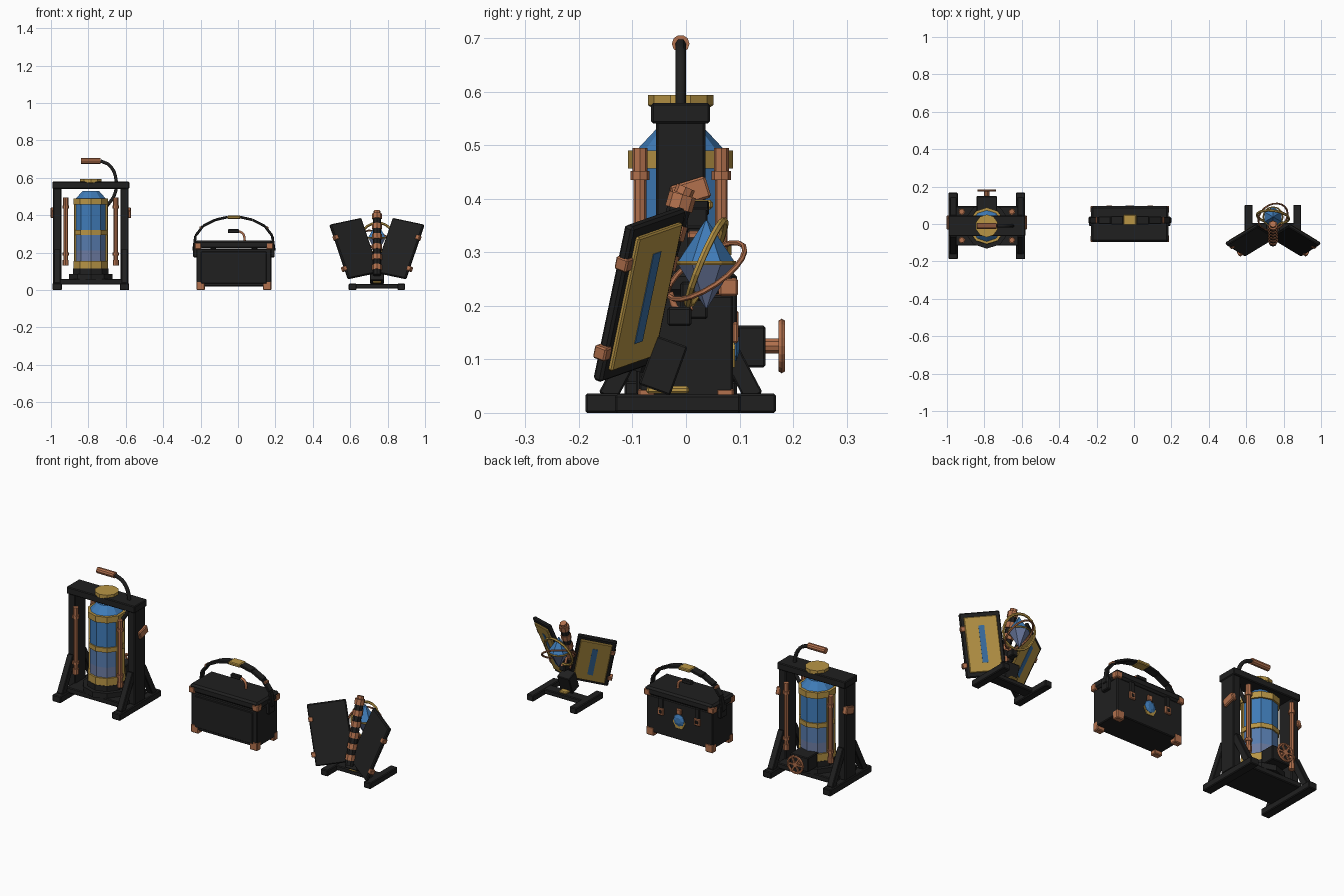
import bpy, bmesh, math
from mathutils import Vector, Matrix

if "Cube" in bpy.data.objects:
    bpy.data.objects.remove(bpy.data.objects["Cube"])

V = Vector


def material(name, rgb):
    m = bpy.data.materials.new(name)
    m.diffuse_color = (*rgb, 1)
    m.use_nodes = True
    m.node_tree.nodes["Principled BSDF"].inputs["Base Color"].default_value = m.diffuse_color
    return m


DARK = material("charcoal", (0.0145, 0.0145, 0.0145))
COPPER = material("copper", (0.45, 0.165, 0.075))
GOLD = material("brass", (0.48, 0.3, 0.06))
BLUE = material("blue glass", (0.05, 0.2, 0.48))
HAZE = material("hazy glass", (0.095, 0.2, 0.42))
MIST = material("misty glass", (0.15, 0.2, 0.36))
DEEP = material("deep blue", (0.042, 0.16, 0.37))


def finish(name, bm, mats, matrix=None):
    bmesh.ops.recalc_face_normals(bm, faces=bm.faces)
    me = bpy.data.meshes.new(name)
    bm.to_mesh(me)
    bm.free()
    for m in mats:
        me.materials.append(m)
    ob = bpy.data.objects.new(name, me)
    if matrix:
        ob.matrix_world = matrix
    bpy.context.collection.objects.link(ob)
    return ob


def frame(pos, xa, za):
    """Placement matrix with the given x and z axes."""
    z = V(za).normalized()
    y = z.cross(V(xa)).normalized()
    m = Matrix((y.cross(z), y, z)).transposed().to_4x4()
    m.translation = V(pos)
    return m


def box(name, pos, size, mat, matrix=None, bevel=0.004):
    bm = bmesh.new()
    bmesh.ops.create_cube(bm, size=1)
    bmesh.ops.scale(bm, vec=V(size), verts=bm.verts)
    if bevel:
        bmesh.ops.bevel(bm, geom=bm.edges[:], offset=min(bevel, min(size) * 0.3),
                        segments=1, affect='EDGES')
    return finish(name, bm, [mat], matrix or Matrix.Translation(V(pos)))


def beam(name, a, b, side, w, t, mat, bevel=0.003):
    """Bar from a to b; w wide along side, t thick."""
    a, b = V(a), V(b)
    return box(name, None, (w, t, (b - a).length), mat, frame((a + b) / 2, side, b - a), bevel)


def lathe(name, pos, profile, mats, n=10, turn=0, matrix=None, rule=None):
    """Spin (radius, z) pairs about z; rule(z) picks the material slot."""
    bm = bmesh.new()
    rings = [[bm.verts.new((r * math.cos(turn + math.tau * i / n),
                            r * math.sin(turn + math.tau * i / n), z)) for i in range(n)]
             for r, z in profile]
    for lo, hi in zip(rings, rings[1:]):
        for i in range(n):
            j = (i + 1) % n
            bm.faces.new((lo[i], lo[j], hi[j], hi[i]))
    bm.faces.new(rings[0][::-1])
    bm.faces.new(rings[-1])
    if rule:
        for f in bm.faces:
            f.material_index = rule(f.calc_center_median().z)
    return finish(name, bm, mats, matrix or Matrix.Translation(V(pos)))


def rod(name, a, b, r, mat, n=10):
    a, b = V(a), V(b)
    d = b - a
    xa = (1, 0, 0) if abs(d.x) < 0.8 * d.length else (0, 1, 0)
    return lathe(name, None, [(r, 0), (r, d.length)], [mat], n, 0, frame(a, xa, d))


def ring(name, pos, normal, R, r, mat, n=20):
    bpy.ops.mesh.primitive_torus_add(major_radius=R, minor_radius=r,
                                     major_segments=n, minor_segments=6)
    ob = bpy.context.object
    ob.name = name
    ob.matrix_world = frame(pos, (1, 0.01, 0), normal)
    ob.data.materials.append(mat)


def tube(name, pts, r, mat):
    cu = bpy.data.curves.new(name, 'CURVE')
    cu.dimensions = '3D'
    cu.bevel_depth, cu.bevel_resolution, cu.use_fill_caps = r, 1, True
    cu.resolution_u = 4
    sp = cu.splines.new('BEZIER')
    sp.bezier_points.add(len(pts) - 1)
    for p, c in zip(sp.bezier_points, pts):
        p.co = c
        p.handle_left_type = p.handle_right_type = 'AUTO'
    cu.materials.append(mat)
    ob = bpy.data.objects.new(name, cu)
    bpy.context.collection.objects.link(ob)
    bpy.ops.object.select_all(action='DESELECT')
    bpy.context.view_layer.objects.active = ob
    ob.select_set(True)
    bpy.ops.object.convert(target='MESH')


# ---- Lantern: frame ----
LX, LY = -0.787, -0.01
for s in (-1, 1):
    x = LX + s * 0.18
    box("lantern_foot", (x, LY, 0.018), (0.05, 0.356, 0.037), DARK)
    box("lantern_post", (x, LY, 0.29), (0.044, 0.092, 0.51), DARK)
    box("side_bracket", None, (0.026, 0.07, 0.042), COPPER,
        Matrix.Translation((LX + s * 0.202, 0.008, 0.413)) @ Matrix.Rotation(0.3, 4, 'X'))
    for t in (-1, 1):
        beam("lantern_brace", (x, LY + t * 0.137, 0.03), (x, LY + t * 0.042, 0.21),
             (1, 0, 0), 0.034, 0.036, DARK)
        # copper side pipes with collars
        px, py = LX + s * 0.134, LY + t * 0.076
        lathe("side_pipe", (px, py, 0), [(0.016, 0.13), (0.016, 0.16), (0.012, 0.16), (0.012, 0.185),
              (0.018, 0.185), (0.018, 0.2), (0.012, 0.2), (0.012, 0.435), (0.018, 0.435), (0.018, 0.452),
              (0.014, 0.452), (0.014, 0.495)], [COPPER], 8)
box("lantern_top_beam", (LX, LY, 0.56), (0.412, 0.11, 0.038), DARK)
box("lantern_base_plate", (LX, LY, 0.044), (0.34, 0.21, 0.03), DARK)

# ---- Lantern: glass body and brass bands ----
TURN = math.pi / 2
lathe("lantern_plinth", (LX, LY, 0), [(0.122, 0.055), (0.122, 0.085), (0.1, 0.085), (0.1, 0.115)],
      [DARK], 10, TURN)
lathe("lantern_glass", (LX, LY, 0), [(0.088, 0.11), (0.088, 0.21), (0.088, 0.3), (0.088, 0.485),
      (0.046, 0.53)], [BLUE, HAZE, MIST], 10, TURN,
      rule=lambda z: 2 if z < 0.2 else 1 if z < 0.3 else 0)
for z0, z1, r in ((0.11, 0.155, 0.098), (0.295, 0.32, 0.095), (0.457, 0.49, 0.098)):
    lathe("brass_band", (LX, LY, 0), [(r, z0), (r, z1)], [GOLD], 10, TURN)
for k in (1, -1, 9, -9):
    a = k * math.pi / 10
    d = V((math.cos(a), math.sin(a), 0))
    box("brass_upright", None, (0.012, 0.016, 0.36), GOLD,
        frame(V((LX, LY, 0.3)) + d * 0.087, d, (0, 0, 1)), 0)
lathe("brass_cap", (LX, LY, 0), [(0.045, 0.565), (0.061, 0.575), (0.061, 0.594)], [GOLD], 10, TURN)

# ---- Lantern: carrying arm and rear hand wheel ----
tube("carry_arm", [(-0.735, LY, 0.69), (-0.685, LY, 0.665), (-0.652, LY, 0.59),
                   (-0.66, LY, 0.51), (-0.70, LY, 0.45)], 0.01, DARK)
rod("carry_grip", (-0.84, LY, 0.69), (-0.735, LY, 0.69), 0.0165, COPPER)
box("wheel_box", (LX, 0.1, 0.124), (0.11, 0.098, 0.078), DARK)
rod("wheel_axle", (LX, 0.14, 0.125), (LX, 0.182, 0.125), 0.015, COPPER)
ring("wheel_rim", (LX, 0.179, 0.125), (0, 1, 0), 0.044, 0.007, COPPER)
for i in range(3):
    d = V((math.cos(i * math.pi / 3), 0, math.sin(i * math.pi / 3))) * 0.044
    c = V((LX, 0.179, 0.125))
    beam("wheel_spoke", c - d, c + d, (0, 1, 0), 0.008, 0.009, COPPER, 0)

# ---- Case: body, lid, corners ----
CX = -0.022
box("case_body", (CX, 0, 0.12), (0.4, 0.176, 0.2), DARK)
box("case_lid", (CX, 0, 0.243), (0.414, 0.19, 0.044), DARK, None, 0.01)
box("case_front_panel", (CX, -0.089, 0.12), (0.35, 0.008, 0.17), DARK)
for s in (-1, 1):
    for t in (-1, 1):
        box("case_foot_corner", (CX + s * 0.178, t * 0.073, 0.023), (0.046, 0.034, 0.046), COPPER)
        box("case_lid_corner", (CX + s * 0.192, t * 0.079, 0.235), (0.036, 0.036, 0.034), COPPER)
    box("handle_mount", (CX + s * 0.206, 0.015, 0.21), (0.024, 0.05, 0.07), DARK)
    # rear straps and buckles
    box("rear_strap", (CX + s * 0.11, 0.089, 0.18), (0.03, 0.012, 0.09), DARK)
    box("rear_buckle", (CX + s * 0.11, 0.092, 0.15), (0.036, 0.012, 0.04), COPPER)
    box("buckle_centre", (CX + s * 0.11, 0.095, 0.15), (0.018, 0.01, 0.02), DARK)

# ---- Case: arched strap handle ----
half = [(0.034, 0.39), (0.1, 0.375), (0.165, 0.342), (0.205, 0.29), (0.216, 0.21)]
for s in (-1, 1):
    for k, (p, q) in enumerate(zip(half, half[1:])):
        beam("handle_strap", (CX + s * p[0], 0.02, p[1]), (CX + s * q[0], 0.02, q[1]),
             (0, 1, 0), 0.046 - 0.006 * k, 0.014, DARK)
    box("handle_rivet", (CX + s * 0.178, 0.02, 0.332), (0.014, 0.034, 0.016), COPPER)
box("handle_grip", (CX, 0.022, 0.389), (0.07, 0.056, 0.017), GOLD)

# ---- Case: small lid lever and rear emblem ----
tube("lid_lever", [(0.005, 0.02, 0.315), (0.028, 0.02, 0.3), (0.036, 0.02, 0.262)], 0.007, COPPER)
box("lever_grip", (-0.024, 0.02, 0.315), (0.06, 0.022, 0.022), DARK)
back = frame((CX, 0.086, 0.13), (1, 0, 0), (0, 1, 0))
low = frame((CX, 0.086, 0.118), (1, 0, 0), (0, 1, 0))
lathe("emblem_plate", None, [(0.038, 0), (0.038, 0.006)], [GOLD], 6, 0, low)
lathe("emblem_gem", None, [(0.033, 0.004), (0.033, 0.008), (0.016, 0.014)], [BLUE], 8, 0, back)
box("emblem_clasp", (CX, 0.09, 0.177), (0.03, 0.016, 0.03), COPPER)

# ---- Book stand: base ----
BX = 0.743
for s in (-1, 1):
    box("stand_foot", (BX + s * 0.13, -0.015, 0.017), (0.042, 0.235, 0.034), DARK)
box("stand_crossbar", (BX, -0.025, 0.02), (0.25, 0.06, 0.026), DARK)
box("stand_brass_plate", (BX, -0.034, 0.043), (0.045, 0.08, 0.014), GOLD)
beam("stand_arm", (BX, -0.059, 0.043), (BX, -0.026, 0.134), (1, 0, 0), 0.074, 0.062, DARK)

# ---- Book stand: segmented spine ----
lo, hi = V((BX, -0.1, 0.08)), V((BX, -0.006, 0.408))
N = 12
for i in range(N):
    a, b = lo.lerp(hi, i / N), lo.lerp(hi, (i + 1) / N)
    rod("spine_segment", a, b, 0.026 if i % 2 else 0.022, COPPER if i % 2 else DARK, 8)
rod("spine_cap", hi, hi + V((0, 0.006, 0.014)), 0.018, COPPER, 8)

# ---- Book stand: two open covers with brass pages ----
for s in (-1, 1):
    c = V((BX + s * 0.121, -0.086, 0.221))
    u = V((s * 0.165, -0.10, -0.035)).normalized()
    v = V((s * 0.08, 0.07, 0.29)).normalized()
    n = v.cross(u) * s

    def plate(name, du, dv, dn, size, mat, bevel=0.003):
        box(name, None, size, mat, frame(c + u * du + v * dv + n * dn, u, n), bevel)

    plate("book_cover", 0, 0, -0.001, (0.197, 0.312, 0.02), DARK, 0.005)
    plate("brass_page", 0, 0, 0.011, (0.16, 0.268, 0.012), GOLD)
    plate("page_slot", 0, 0, 0.0165, (0.028, 0.18, 0.004), DEEP, 0)
    for dv in (-0.097, 0.08):
        plate("cover_clip", 0.094, dv, 0, (0.024, 0.026, 0.026), COPPER)

# ---- Book stand: floating crystal with rings ----
G = V((BX, 0.038, 0.28))
lathe("crystal", G, [(0.002, -0.084), (0.052, -0.004), (0.052, 0.004), (0.002, 0.08)],
      [BLUE, MIST], 6, TURN, rule=lambda z: 1 if z < -0.01 else 0)
ring("crystal_girdle", G, (0, 0, 1), 0.053, 0.004, GOLD, 12)
ring("brass_orbit", G, (0.12, 0.92, -0.39), 0.086, 0.007, GOLD)
ring("copper_orbit", G - V((0, 0, 0.015)), (0.35, -0.5, 0.75), 0.084, 0.005, COPPER)
tube("crystal_hook", [(BX, -0.03, 0.225), (BX, -0.012, 0.19), (BX, 0.012, 0.198)], 0.007, COPPER)
box("crystal_mount", (BX, -0.012, 0.18), (0.035, 0.045, 0.035), DARK)
